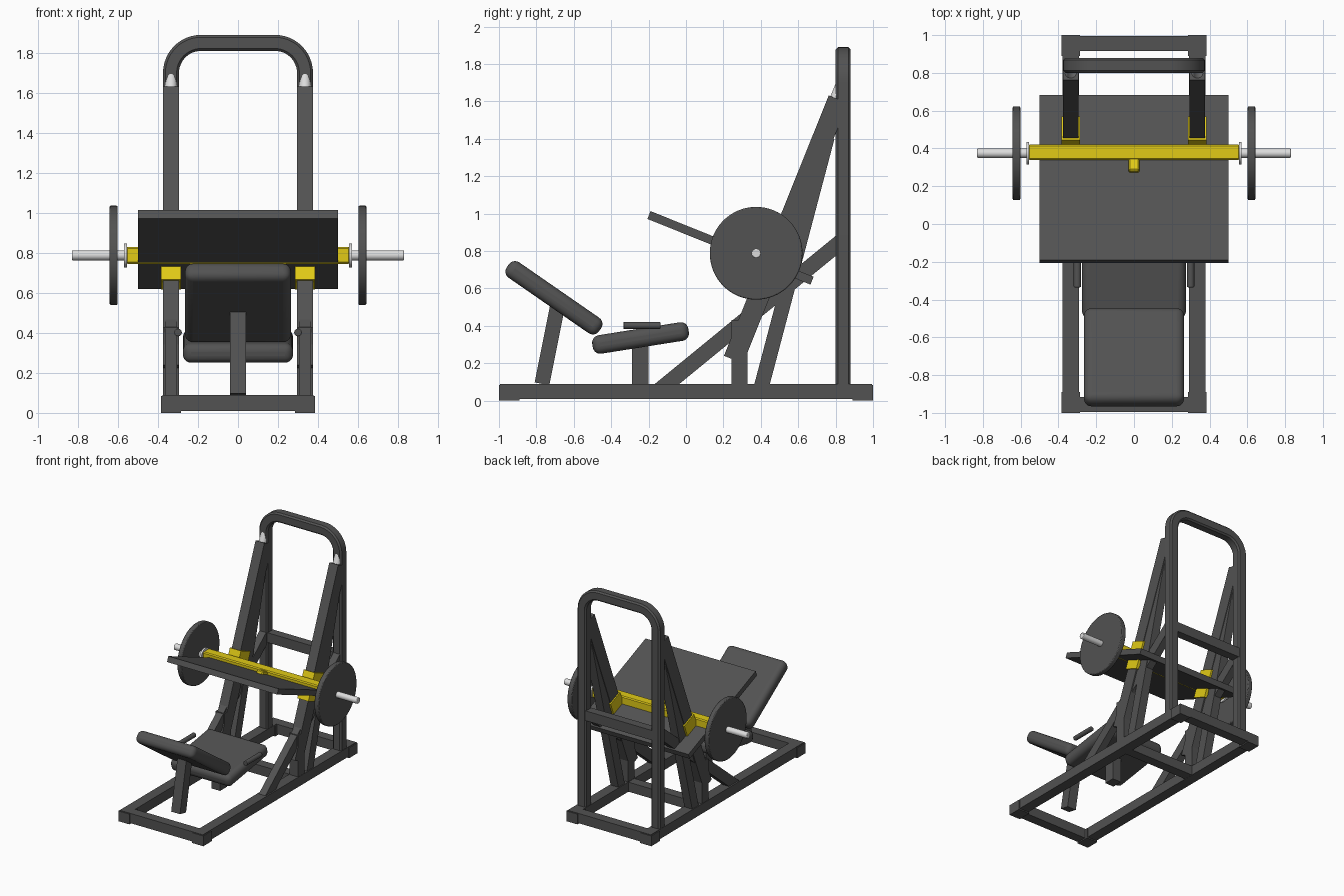
import bpy, bmesh, math
from mathutils import Matrix, Vector

if "Cube" in bpy.data.objects:
    bpy.data.objects.remove(bpy.data.objects["Cube"])


def material(name, rgb):
    m = bpy.data.materials.new(name)
    m.diffuse_color = (*rgb, 1)
    m.use_nodes = True
    m.node_tree.nodes["Principled BSDF"].inputs["Base Color"].default_value = m.diffuse_color
    return m


GREY = material("dark grey", (0.085, 0.085, 0.085))
YELLOW = material("yellow", (0.75, 0.59, 0.008))
SILVER = material("silver", (0.72, 0.72, 0.72))


def finish(name, bm, mat, bevel=0.0, segments=1):
    bmesh.ops.recalc_face_normals(bm, faces=bm.faces)
    me = bpy.data.meshes.new(name)
    bm.to_mesh(me)
    bm.free()
    me.materials.append(mat)
    ob = bpy.data.objects.new(name, me)
    bpy.context.collection.objects.link(ob)
    if bevel:
        mod = ob.modifiers.new("rounding", 'BEVEL')
        mod.width, mod.segments = bevel, segments
    return ob


def smooth(ob, angle=40):
    bpy.ops.object.select_all(action='DESELECT')
    ob.select_set(True)
    bpy.context.view_layer.objects.active = ob
    bpy.ops.object.shade_smooth_by_angle(angle=math.radians(angle))


def block(name, centre, size, mat=GREY, tilt=0.0, bevel=0.0, segments=1):
    """Box tilted about the x axis."""
    bm = bmesh.new()
    m = Matrix.Translation(centre) @ Matrix.Rotation(tilt, 4, 'X') @ Matrix.Diagonal((*size, 1))
    bmesh.ops.create_cube(bm, size=1, matrix=m)
    return finish(name, bm, mat, bevel, segments)


def beam(name, x, a, b, width, depth, mat=GREY):
    """Rectangular tube between two (y, z) points."""
    dy, dz = b[0] - a[0], b[1] - a[1]
    return block(name, (x, (a[0] + b[0]) / 2, (a[1] + b[1]) / 2),
                 (width, math.hypot(dy, dz), depth), mat, math.atan2(dz, dy))


def rod(name, a, b, radius, mat, sides=32, bevel=0.0):
    a, b = Vector(a), Vector(b)
    d = b - a
    bm = bmesh.new()
    m = Matrix.Translation((a + b) / 2) @ d.to_track_quat('Z', 'Y').to_matrix().to_4x4()
    bmesh.ops.create_cone(bm, cap_ends=True, segments=sides, radius1=radius,
                          radius2=radius, depth=d.length, matrix=m)
    ob = finish(name, bm, mat)
    if bevel:
        mod = ob.modifiers.new("rounding", 'BEVEL')
        mod.width, mod.segments, mod.limit_method = bevel, 2, 'ANGLE'
    smooth(ob)


RX = 0.335                                  # side frame centre line
SLOPE = math.atan2(1.396, 0.562)            # rail angle
U = Vector((math.cos(SLOPE), math.sin(SLOPE)))   # along the rail (y, z)
N = Vector((U.y, -U.x))                     # rearward from the rail front face
FRONT = Vector((0.203, 0.24))               # lower front corner of the rail


def rail_point(along, back):
    return FRONT + U * along + N * back


# Base frame
block("front_base_tube", (0, -0.955, 0.05), (0.75, 0.08, 0.08))
block("rear_base_tube", (0, 0.955, 0.05), (0.75, 0.08, 0.08))
block("middle_base_tube", (0, 0.29, 0.05), (0.62, 0.08, 0.078))

# Rear arch: square tube swept along a rounded path
bm = bmesh.new()
path = [(-RX, 0.06, 180)]
for sx, start in ((-1, 180), (1, 90)):
    for i in range(13):
        ang = start - 90 * i / 12
        path.append((sx * (RX - 0.15) + 0.15 * math.cos(math.radians(ang)),
                     1.70 + 0.15 * math.sin(math.radians(ang)), ang))
path.append((RX, 0.06, 0))
rings = []
for x, z, ang in path:
    c, s = math.cos(math.radians(ang)) * 0.04, math.sin(math.radians(ang)) * 0.04
    e, yy, ch = 0.04, 0.84, 0.7
    prof = [(1, -ch), (1, ch), (ch, 1), (-ch, 1), (-1, ch), (-1, -ch), (-ch, -1), (ch, -1)]
    rings.append([bm.verts.new((x + c * p, yy + e * q, z + s * p)) for p, q in prof])
for r0, r1 in zip(rings, rings[1:]):
    for i in range(8):
        bm.faces.new((r0[i], r0[(i + 1) % 8], r1[(i + 1) % 8], r1[i]))
bm.faces.new(rings[0])
bm.faces.new(rings[-1])
smooth(finish("rear_arch", bm, GREY))
block("rear_crossbar", (0, 0.84, 0.84), (0.62, 0.07, 0.08))

for s, side in ((-1, "left"), (1, "right")):
    x = s * RX
    # Base side and corner caps
    block(side + "_base_tube", (x, 0, 0.05), (0.085, 1.99, 0.08))
    for y, end in ((-0.945, "front"), (0.945, "rear")):
        block(f"{side}_{end}_corner_cap", (x, y, 0.042), (0.1, 0.11, 0.084))
    # Inclined rail, guide rod, posts and braces
    beam(side + "_rail", x, rail_point(0, 0.055), rail_point(1.5, 0.055), 0.08, 0.11)
    a, b = rail_point(1.45, 0.04), rail_point(1.6, 0.04)
    rod(side + "_guide_rod", (x, *a), (x, *b), 0.03, SILVER, 24)
    block(side + "_rail_post", (x, 0.287, 0.25), (0.08, 0.085, 0.36))
    beam(side + "_rear_leg", x, (0.402, 0.07), (0.755, 1.41), 0.07, 0.08)
    beam(side + "_diagonal_brace", x, (-0.143, 0.055), (0.84, 0.86), 0.06, 0.083)
    # Carriage sleeve sliding on the rail
    beam(side + "_sleeve", x, rail_point(0.456, 0.0555), rail_point(0.676, 0.0555),
         0.1, 0.135, YELLOW)
    # Weight axle, collar and disc
    rod(side + "_axle", (s * 0.5, 0.375, 0.788), (s * 0.83, 0.375, 0.788), 0.025, SILVER, 24, 0.004)
    rod(side + "_collar", (s * 0.555, 0.375, 0.788), (s * 0.57, 0.375, 0.788), 0.06, SILVER)
    rod(side + "_weight_disc", (s * 0.602, 0.375, 0.788), (s * 0.642, 0.375, 0.788),
        0.248, GREY, 64, 0.006)
    # Hand grip beside the seat
    rod(side + "_hand_grip", (s * 0.3, -0.335, 0.402), (s * 0.3, -0.137, 0.402), 0.019, GREY, 20, 0.004)

# Carriage: cross tube, foot plate and small bracket
block("carriage_tube", (0, 0.38, 0.788), (1.12, 0.082, 0.085), YELLOW, bevel=0.008)
tilt = SLOPE - math.pi / 2
block("foot_plate", (0, 0.238, 0.817), (1.0, 0.94, 0.045), GREY, tilt)
block("plate_bracket", (0, 0.325, 0.808), (0.06, 0.11, 0.05), YELLOW, tilt, 0.008)

# Padded seat and backrest on their posts
smooth(block("seat", (0, -0.243, 0.335), (0.55, 0.52, 0.1), GREY, math.radians(9), 0.04, 5))
smooth(block("backrest", (0, -0.706, 0.55), (0.53, 0.6, 0.1), GREY, math.radians(-34.7), 0.04, 5))
block("seat_post", (0, -0.245, 0.2), (0.08, 0.088, 0.22))
beam("backrest_post", 0, (-0.77, 0.09), (-0.688, 0.5), 0.08, 0.08)
